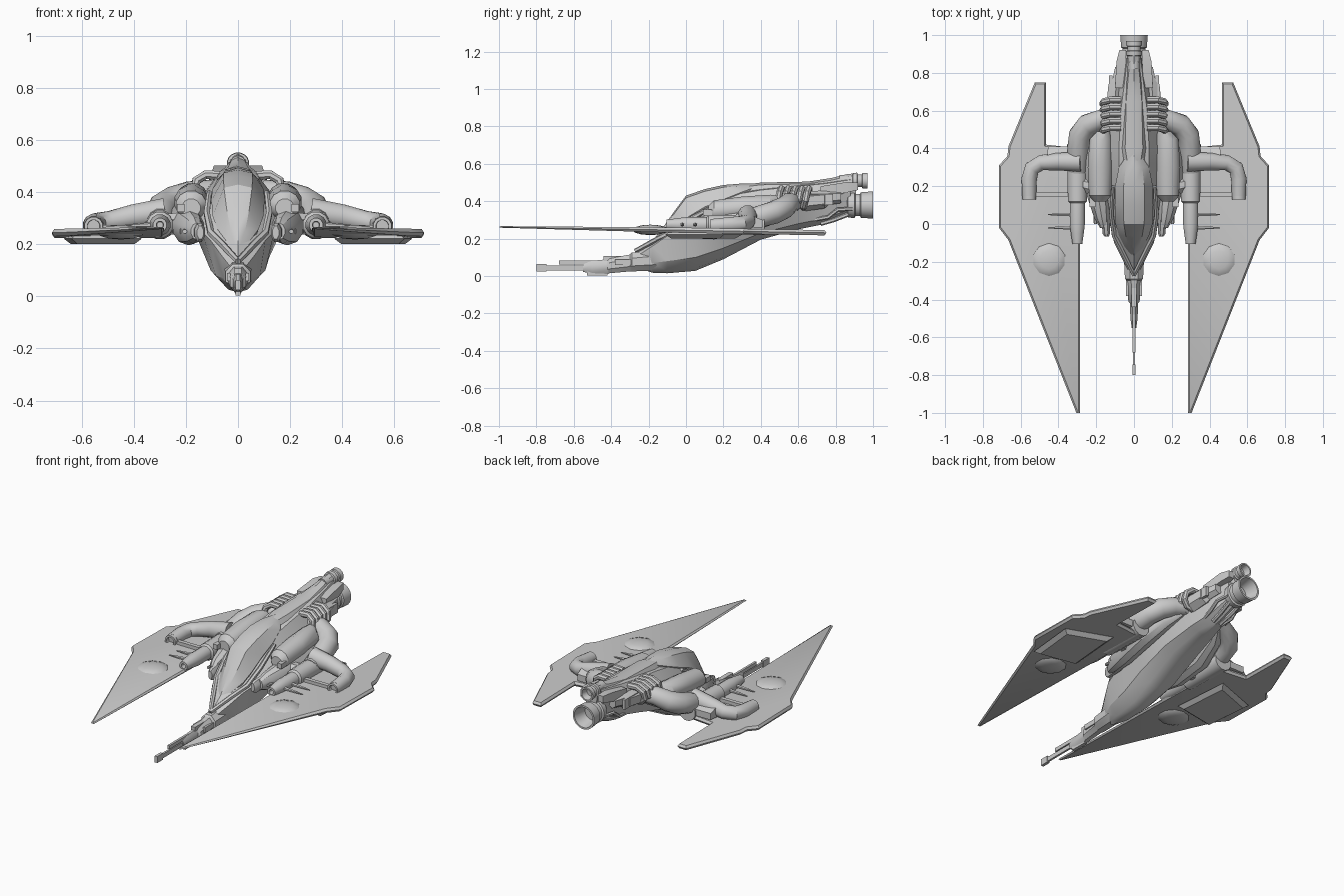
import bpy, bmesh, math
from mathutils import Vector, Matrix


def finish(name, bm, mirror):
    bmesh.ops.recalc_face_normals(bm, faces=bm.faces)
    me = bpy.data.meshes.new(name)
    bm.to_mesh(me)
    bm.free()
    ob = bpy.data.objects.new(name, me)
    bpy.context.collection.objects.link(ob)
    if mirror:
        ob.modifiers.new("mirror", 'MIRROR').use_mirror_merge = False
    return ob


def skin(name, rings, mirror=False):
    """Join matching closed rings of points and cap both ends."""
    bm = bmesh.new()
    vs = [[bm.verts.new(p) for p in r] for r in rings]
    n = len(vs[0])
    for a, b in zip(vs, vs[1:]):
        for i in range(n):
            j = (i + 1) % n
            bm.faces.new((a[i], a[j], b[j], b[i]))
    bm.faces.new(vs[0])
    bm.faces.new(vs[-1])
    return finish(name, bm, mirror)


def hull(name, stations):
    """Symmetric loft: (y, half outline of (x, z) from top centre to bottom centre)."""
    rings = []
    for y, half in stations:
        full = half + [(-x, z) for x, z in half[-2:0:-1]]
        rings.append([(x, y, z) for x, z in full])
    return skin(name, rings)


def prism(name, stations, n=12, mirror=False):
    """Loft along y: stations (y, cx, cz, half width, half height)."""
    k = 1 / math.cos(math.pi / n)
    ang = [(i + .5) * 2 * math.pi / n for i in range(n)]
    return skin(name, [[(cx + w * k * math.cos(a), y, cz + h * k * math.sin(a)) for a in ang]
                       for y, cx, cz, w, h in stations], mirror)


def lathe(name, cx, cz, prof, n=16, mirror=False):
    return prism(name, [(y, cx, cz, r, r) for y, r in prof], n, mirror)


def box(name, x0, x1, y0, y1, z0, z1, mirror=False):
    c = ((x0 + x1) / 2, (z0 + z1) / 2, (x1 - x0) / 2, (z1 - z0) / 2)
    return prism(name, [(y0, *c), (y1, *c)], 4, mirror)


def tube(name, pts, radii, n=10, ref=(0, 0, 1), mirror=True):
    pts = [Vector(p) for p in pts]
    rings = []
    for i, p in enumerate(pts):
        t = (pts[min(i + 1, len(pts) - 1)] - pts[max(i - 1, 0)]).normalized()
        s = t.cross(Vector(ref)).normalized()
        u = s.cross(t)
        r = radii[i] if isinstance(radii, (list, tuple)) else radii
        rings.append([p + r * (math.cos(a) * s + math.sin(a) * u)
                      for a in ((k + .5) * 2 * math.pi / n for k in range(n))])
    return skin(name, rings, mirror)


def plate(name, outline, zmid, thick, inset):
    """Flat panel with sharpened edges; zmid and thick are functions of y."""
    pts = [Vector(p) for p in outline]
    inner = []
    for i, p in enumerate(pts):
        d1 = (p - pts[i - 1]).normalized()
        d2 = (pts[(i + 1) % len(pts)] - p).normalized()
        n1, n2 = Vector((-d1.y, d1.x)), Vector((-d2.y, d2.x))
        inner.append(p + (n1 + n2) * (inset / (1 + n1.dot(n2))))
    return skin(name, [[(p.x, p.y, zmid(p.y) + s * thick(p.y)) for p in ring]
                       for ring, s in ((inner, -1), (pts, 0), (inner, 1))], True)


# Main fuselage
def sec(y, zt, wt, wm, zm, wl, zl, zb):
    return (y, [(0, zt), (wt, zt - .015), (wm, zm), (wl, zl), (wl * .45, zb + .012), (0, zb)])


hull("fuselage", [
    sec(-.27, .125, .01, .018, .10, .016, .07, .05),
    sec(-.18, .19, .03, .065, .16, .055, .07, .018),
    sec(-.10, .25, .05, .105, .215, .085, .08, .015),
    sec(.05, .37, .07, .14, .25, .105, .10, .028),
    sec(.20, .44, .08, .18, .28, .12, .15, .09),
    sec(.40, .475, .08, .18, .33, .11, .23, .195),
    sec(.60, .495, .07, .12, .39, .085, .28, .25),
    sec(.75, .51, .05, .09, .42, .06, .31, .28),
    sec(.88, .53, .035, .05, .45, .04, .36, .33)])

# Cockpit canopy and its frame
def hood(y, zt, w, zs):
    return (y, [(0, zt), (w * .55, zt - .012), (w, zs), (w * .7, zs - .06), (0, zs - .06)])


hull("canopy", [hood(-.17, .20, .012, .185), hood(-.12, .265, .05, .22), hood(-.06, .35, .08, .26),
                hood(0, .43, .098, .31), hood(.10, .465, .102, .37), hood(.20, .487, .10, .41),
                hood(.30, .495, .08, .45), hood(.37, .496, .035, .475)])
hull("tail_spine", [hood(.28, .485, .05, .44), hood(.40, .50, .085, .43), hood(.65, .505, .075, .44),
                    hood(.78, .525, .055, .47), hood(.86, .545, .04, .49), hood(.91, .55, .035, .50)])
tube("canopy_rail", [(0, -.27, .135), (.06, -.15, .20), (.105, -.06, .245), (.12, .05, .32),
                     (.11, .20, .40)], [.012, .014, .014, .013, .01], 6)

# Chin gun
box("gun_muzzle", -.009, .009, -.80, -.745, .024, .064)
box("gun_barrel", -.006, .006, -.745, -.5, .03, .056)
box("gun_upper_rail", -.007, .007, -.68, -.44, .062, .084)
box("gun_lower_rail", -.01, .01, -.53, -.42, .003, .03)
prism("gun_body", [(-.55, 0, .045, .012, .022), (-.50, 0, .047, .019, .035), (-.42, 0, .05, .022, .04),
                   (-.41, 0, .055, .03, .04), (-.30, 0, .07, .036, .045), (-.29, 0, .075, .048, .05),
                   (-.15, 0, .085, .055, .055)], 8)
box("gun_sight", -.014, .014, -.44, -.30, .08, .108)
box("gun_side_rail", .028, .042, -.38, -.24, .06, .09, True)

# Wings: tapered blade, raised belly panel, round dome
wing = [(.285, -1), (.305, -1), (.665, -.085), (.715, -.02), (.715, .31), (.67, .36), (.665, .41),
        (.525, .75), (.465, .75), (.465, .42), (.285, .40)]
plate("wing", wing, lambda y: .245 - .018 * y, lambda y: max(.002, min(.014, .004 + .011 * (y + 1))), .009)
plate("wing_belly_panel", [(.37, -.06), (.64, -.11), (.67, .20), (.40, .30)],
      lambda y: .222, lambda y: .02, .025)
bm = bmesh.new()
bmesh.ops.create_uvsphere(bm, u_segments=10, v_segments=6, radius=1,
                          matrix=Matrix.Translation((.45, -.19, .247)) @ Matrix.Diagonal((.098, .098, .028, 1)))
finish("wing_dome", bm, True)

# Nacelles that carry the wings
lathe("nacelle", .30, .275, [(-.06, .012), (-.105, .014), (-.105, .026), (-.05, .034), (.0, .04),
                             (.11, .04), (.12, .05), (.42, .055)], 12, True)
tube("shoulder_pipe", [(.30, .28, .285), (.295, .40, .32), (.285, .47, .34), (.245, .525, .365),
                       (.18, .55, .39), (.10, .58, .40)], [.05, .06, .062, .06, .055, .05], 12)
tube("outer_arm", [(.28, .33, .325), (.40, .33, .308), (.49, .325, .288), (.54, .295, .28), (.555, .24, .275),
                   (.555, .15, .27)], [.055, .048, .042, .042, .042, .038], 12)
lathe("arm_port", .555, .27, [(.18, .022), (.13, .024), (.13, .035), (.17, .037)], 12, True)
prism("arm_fairing", [(.36, .40, .29, .06, .03), (.41, .40, .28, .055, .02)], 4, True)
box("arm_strip", .33, .53, .145, .17, .25, .275, True)
for i, y in enumerate((-.02, .05)):
    tube(f"wing_spike_{i}", [(.33, y, .275), (.40, y, .272), (.455, y, .27)], [.011, .008, .003], 6)

# Body side pods
prism("upper_side_pod", [(.12, .18, .34, .035, .035), (.15, .18, .35, .058, .055), (.30, .18, .365, .065, .06),
                         (.45, .175, .375, .06, .06), (.49, .16, .385, .035, .045)], 12, True)
prism("lower_side_pod", [(-.02, .16, .25, .02, .03), (.03, .17, .255, .04, .05), (.15, .19, .265, .06, .065),
                         (.35, .20, .30, .065, .065), (.50, .17, .345, .05, .05), (.58, .13, .37, .02, .03)], 10, True)
prism("cheek_pod", [(-.065, .145, .245, .012, .025), (-.05, .147, .245, .02, .035), (.06, .15, .25, .022, .04)], 8, True)
lathe("side_gun", .205, .25, [(.0, .008), (.06, .009), (.06, .018), (.2, .022)], 8, True)
tube("wing_root", [(.15, .18, .285), (.23, .20, .28), (.31, .22, .275)], [.06, .045, .04], 8)
box("pod_vent", .205, .235, .09, .14, .325, .355, True)

# Rib pipes wrapping the rear flanks
for i in range(5):
    y = .50 + .037 * i
    tube(f"rib_{i}", [(.07, y + .01, .465), (.125, y + .01, .468), (.16, y, .445), (.167, y - .01, .405),
                      (.14, y - .02, .375), (.09, y - .02, .365)], .0185, 8, (0, 1, 0))

# Tail blocks and struts
prism("tail_block", [(.64, .10, .40, .045, .045), (.74, .095, .41, .04, .042), (.76, .085, .42, .03, .035),
                     (.83, .075, .425, .025, .03)], 6, True)
box("tail_outer_plate", .115, .132, .65, .785, .38, .44, True)
prism("tail_flank", [(.72, .075, .45, .025, .03), (.86, .068, .475, .025, .028), (.92, .06, .48, .018, .02)], 4, True)
tube("engine_strut", [(.06, .68, .30), (.075, .76, .315), (.072, .81, .355), (.06, .89, .36)], .011, 6)
tube("engine_hose", [(.025, .72, .28), (.03, .79, .30), (.035, .88, .335)], .012, 6)

# Engine bells, hollow at the back
lathe("main_engine", 0, .38, [(.72, .05), (.86, .05), (.865, .066), (.90, .07), (.905, .06), (.93, .06),
                              (.935, .068), (1.0, .073), (1.0, .062), (.92, .045)], 20)
lathe("upper_engine", 0, .51, [(.82, .03), (.89, .032), (.893, .041), (.915, .043), (.918, .034), (.94, .034),
                               (.943, .041), (.97, .042), (.97, .033), (.93, .025)], 16)

# Smooth shading with crisp edges
obs = [o for o in bpy.context.scene.objects if o.type == 'MESH']
for o in obs:
    o.select_set(True)
bpy.context.view_layer.objects.active = obs[0]
bpy.ops.object.shade_smooth_by_angle(angle=math.radians(32))
